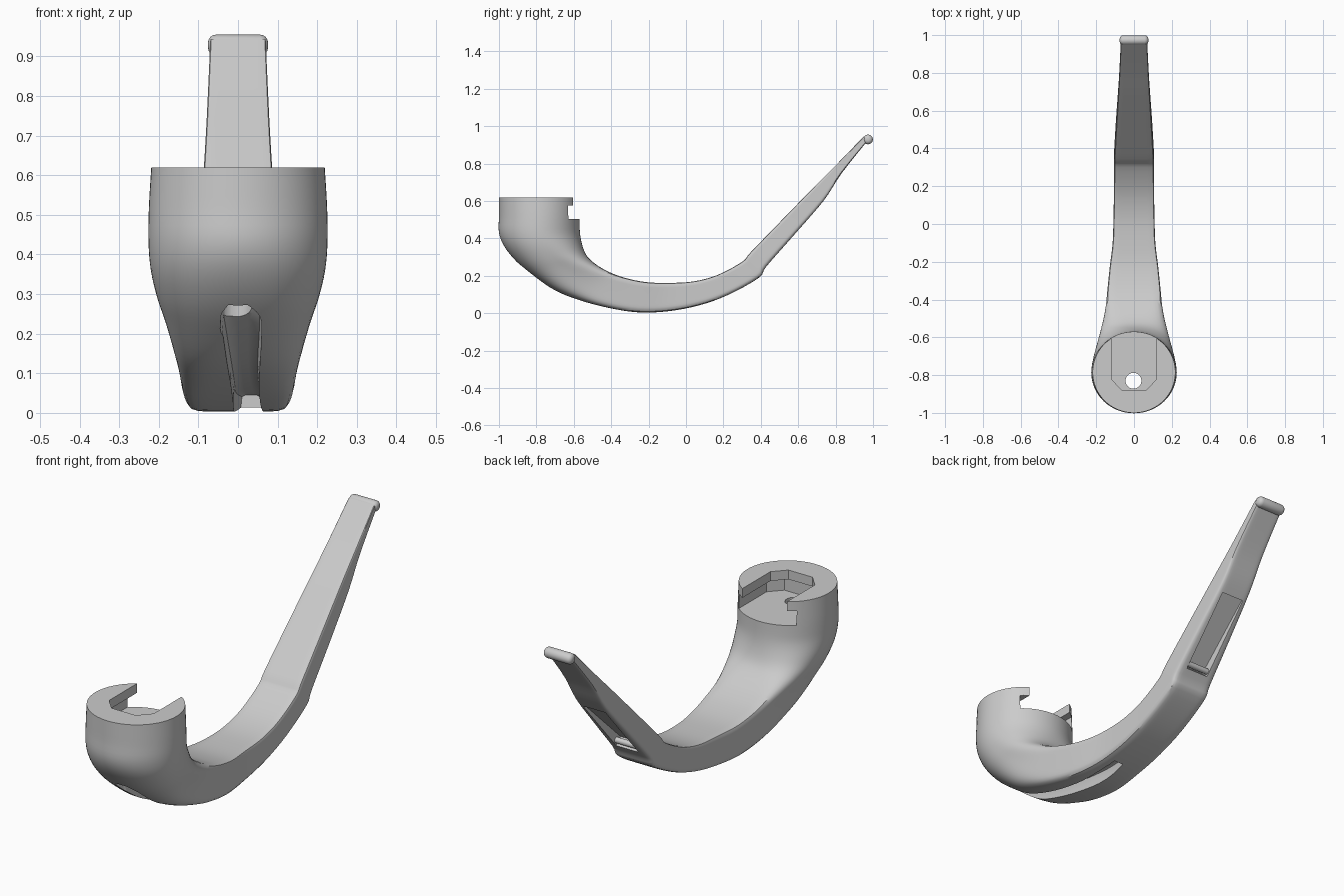
import bpy
import bmesh
import math
from mathutils import Vector

cube = bpy.data.objects.get("Cube")
if cube:
    bpy.data.objects.remove(cube, do_unlink=True)

grey = bpy.data.materials.new("satin grey")
grey.use_nodes = True
grey.diffuse_color = (0.6, 0.6, 0.6, 1)
grey.node_tree.nodes["Principled BSDF"].inputs["Base Color"].default_value = (0.6, 0.6, 0.6, 1)


def finish(name, bm):
    bmesh.ops.recalc_face_normals(bm, faces=bm.faces)
    mesh = bpy.data.meshes.new(name)
    bm.to_mesh(mesh)
    bm.free()
    mesh.materials.append(grey)
    obj = bpy.data.objects.new(name, mesh)
    bpy.context.collection.objects.link(obj)
    return obj


def smooth_rows(rows, steps):
    """Catmull-Rom interpolation of section rows."""
    vecs = [Vector(r) for r in rows]
    out = []
    for i in range(len(vecs) - 1):
        p0, p1, p2 = vecs[max(i - 1, 0)], vecs[i], vecs[i + 1]
        p3 = vecs[min(i + 2, len(vecs) - 1)]
        for k in range(steps):
            t = k / steps
            out.append(p1 + (p2 - p0) * t / 2 + (p0 * 2 - p1 * 5 + p2 * 4 - p3) * t * t / 2
                       + (p1 * 3 - p0 - p2 * 3 + p3) * t ** 3 / 2)
    return out + [vecs[-1]]


def loft(name, rows, segs=64, steps=4, drift=0.0):
    """Row: inner y, z, outer y, z, half width, squareness."""
    bm = bmesh.new()
    rings = []
    sections = smooth_rows(rows, steps)
    for i, (ay, az, by, bz, w, n) in enumerate(sections):
        ring = []
        for k in range(segs):
            a = math.tau * k / segs
            c, s = math.cos(a), math.sin(a)
            power = max(n, 2) if s < 0 else max(2, n * 2.5 - 3)
            r = (abs(c) ** power + abs(s) ** power) ** (-1 / power)
            ring.append(bm.verts.new((w * c * r + drift * i / len(sections),
                                      (ay + by) / 2 + (ay - by) / 2 * s * r,
                                      (az + bz) / 2 + (az - bz) / 2 * s * r)))
        rings.append(ring)
    for lo, hi in zip(rings, rings[1:]):
        for k in range(segs):
            j = (k + 1) % segs
            bm.faces.new((lo[k], lo[j], hi[j], hi[k]))
    bm.faces.new(rings[0])
    bm.faces.new(rings[-1])
    return finish(name, bm)


def prism(name, points, offset):
    """Extrude a flat outline along an offset."""
    bm = bmesh.new()
    face = bm.faces.new([bm.verts.new(p) for p in points])
    new = bmesh.ops.extrude_face_region(bm, geom=[face])["geom"]
    bmesh.ops.translate(bm, vec=offset, verts=[v for v in new if isinstance(v, bmesh.types.BMVert)])
    return finish(name, bm)


def cut(target, cutter):
    mod = target.modifiers.new("cut", "BOOLEAN")
    mod.operation, mod.solver, mod.object = "DIFFERENCE", "EXACT", cutter
    bpy.context.view_layer.objects.active = target
    bpy.ops.object.modifier_apply(modifier=mod.name)
    bpy.data.objects.remove(cutter, do_unlink=True)


def shade(obj, angle):
    bpy.ops.object.select_all(action="DESELECT")
    obj.select_set(True)
    bpy.context.view_layer.objects.active = obj
    bpy.ops.object.shade_smooth_by_angle(angle=math.radians(angle))


def rod(name, radius, length, location, along_x, verts=32):
    turn = (0, math.pi / 2, 0) if along_x else (0, 0, 0)
    bpy.ops.mesh.primitive_cylinder_add(vertices=verts, radius=radius, depth=length,
                                        location=location, rotation=turn)
    obj = bpy.context.object
    obj.name = name
    obj.data.materials.append(grey)
    return obj


# Round cup sweeping into the flat curved arm
body = loft("cup_and_arm", [
    (-.57, .62, -1, .62, .219, 2),
    (-.57, .52, -1, .52, .225, 2),
    (-.567, .43, -1, .43, .226, 2),
    (-.555, .365, -.97, .355, .22, 2.1),
    (-.535, .315, -.905, .275, .205, 2.3),
    (-.505, .28, -.815, .2, .185, 2.7),
    (-.465, .25, -.7, .122, .165, 3.5),
    (-.41, .22, -.57, .07, .15, 5),
    (-.33, .19, -.42, .03, .14, 8),
    (-.22, .167, -.26, .005, .128, 9),
    (-.1, .162, -.1, .01, .113, 9),
    (.04, .17, .07, .042, .108, 9),
    (.17, .205, .23, .1, .106, 9),
    (.3, .275, .39, .19, .105, 9),
    (.345, .325, .43, .25, .104, 9),
    (.5, .485, .575, .415, .095, 9),
    (.69, .68, .735, .6, .083, 9),
    (.8, .79, .83, .745, .077, 9),
    (.95, .945, .965, .915, .07, 9),
])

# Undercut slot in the cup, open to the back
for half, front, low, high in ((.12, -.88, .505, .7), (.155, -.9, .505, .575)):
    outline = [(half, -.5), (half, front + .06), (half - .055, front)]
    outline += [(-x, y) for x, y in reversed(outline)]
    cut(body, prism("slot_cutter", [(x, y, low) for x, y in outline], (0, 0, high - low)))

# Drain hole and the channel along the underside
cut(body, rod("hole_cutter", .042, .46, (-.003, -.83, .35), False))
cut(body, loft("channel_cutter", [
    (-.865, .315, -.945, .22, .025, 4),
    (-.83, .285, -.92, .18, .05, 4),
    (-.77, .23, -.86, .12, .048, 4),
    (-.58, .13, -.63, .02, .036, 4),
    (-.39, .08, -.41, -.03, .034, 4),
    (-.2, .055, -.2, -.04, .036, 4),
    (-.07, .045, -.07, -.04, .025, 4),
], segs=24, steps=3, drift=.035))

# Wedge recess under the grip, with a small pin
wedge = [(.417, .306), (.70, .57), (.75, .53), (.49, .24)]
cut(body, prism("recess_cutter", [(-.06, y, z) for y, z in wedge], (.12, 0, 0)))
shade(body, 35)
shade(rod("recess_pin", .014, .13, (0, .45, .302), True, 20), 35)

# Rounded bead at the end of the grip
bead = rod("grip_end_bead", .026, .152, (0, .973, .929), True)
bevel = bead.modifiers.new("rounding", "BEVEL")
bevel.width, bevel.segments = .02, 4
bevel.limit_method = "ANGLE"
bpy.context.view_layer.objects.active = bead
bpy.ops.object.modifier_apply(modifier=bevel.name)
shade(bead, 40)
